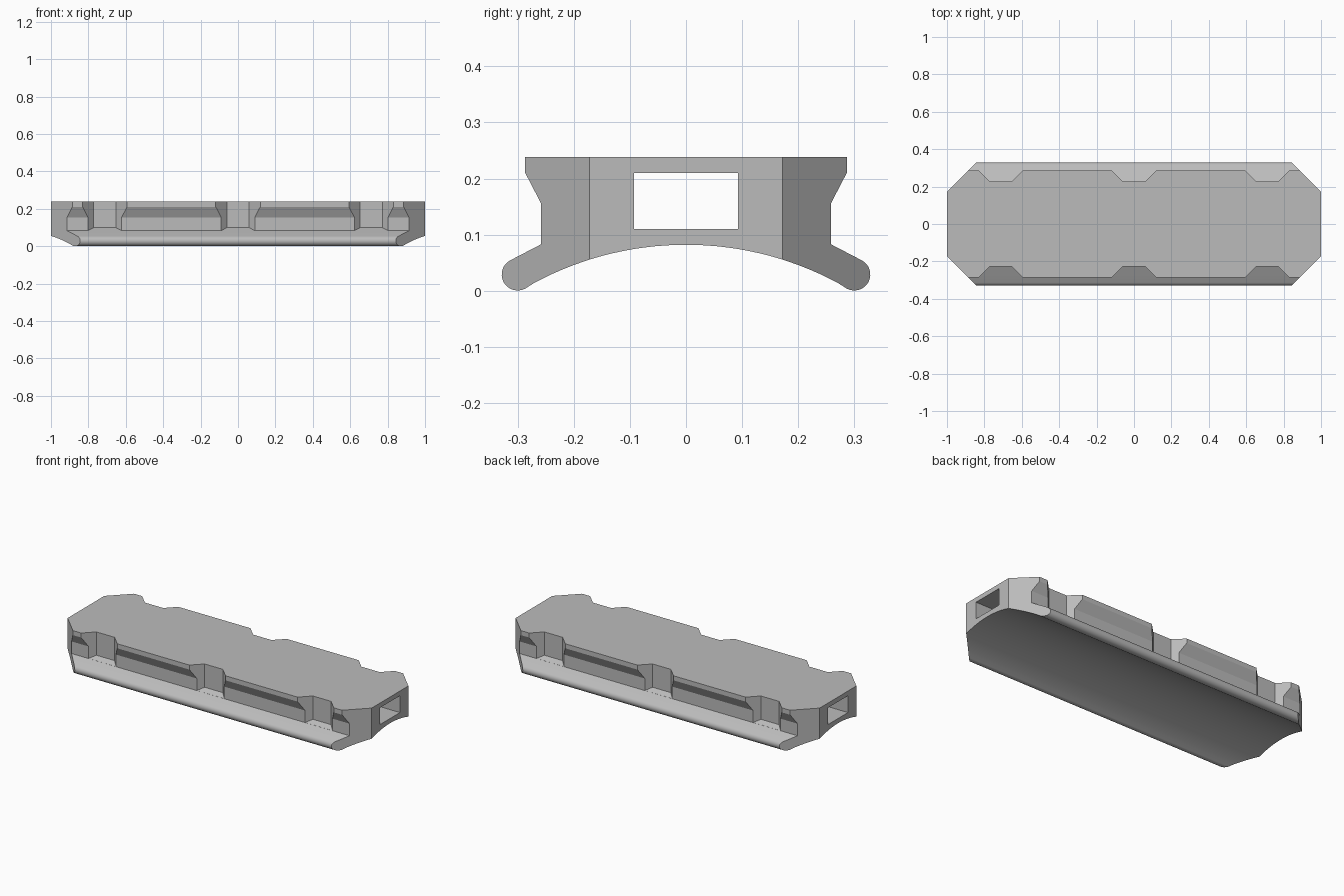
import bpy
import bmesh
from math import sin, cos, radians, asin, sqrt

default = bpy.data.objects.get("Cube")
if default:
    bpy.data.objects.remove(default, do_unlink=True)

grey = bpy.data.materials.new("mid grey")
grey.use_nodes = True
GREY = (0.5, 0.5, 0.5, 1)
grey.diffuse_color = GREY
grey.node_tree.nodes["Principled BSDF"].inputs["Base Color"].default_value = GREY


def prism(bm, ring, offset):
    """Extrude a closed ring of 3D points by an offset vector."""
    face = bm.faces.new([bm.verts.new(p) for p in ring])
    result = bmesh.ops.extrude_face_region(bm, geom=[face], use_keep_orig=True)
    moved = [g for g in result["geom"] if isinstance(g, bmesh.types.BMVert)]
    bmesh.ops.translate(bm, vec=offset, verts=moved)


def finish(bm, name):
    bmesh.ops.recalc_face_normals(bm, faces=bm.faces[:])
    mesh = bpy.data.meshes.new(name)
    bm.to_mesh(mesh)
    bm.free()
    mesh.materials.append(grey)
    obj = bpy.data.objects.new(name, mesh)
    bpy.context.collection.objects.link(obj)
    return obj


# Cross-section: stepped wall, rounded foot and arched underside
TOP, ARCH_Z, ARCH_R = 0.238, 0.082, 0.572
FOOT_Y, FOOT_Z, FOOT_R = 0.30, 0.029, 0.0285
half = [(0.287, TOP), (0.287, 0.211), (0.258, 0.155), (0.258, 0.083)]
for i in range(17):
    a = radians(62 - i * 180 / 16)
    half.append((FOOT_Y + FOOT_R * cos(a), FOOT_Z + FOOT_R * sin(a)))
last = half[-1][0]
for i in range(1, 17):
    y = ARCH_R * sin(asin(last / ARCH_R) * (1 - i / 16))
    half.append((y, ARCH_Z - ARCH_R + sqrt(ARCH_R ** 2 - y ** 2)))
section = half + [(-y, z) for y, z in reversed(half[:-1])]

bm = bmesh.new()
prism(bm, [(-1, y, z) for y, z in section], (2, 0, 0))
body = finish(bm, "rail_cover")

# Cutters: end slot, chamfered corners and side notches
bm = bmesh.new()
prism(bm, [(-1.05, y, z) for y, z in
           ((-0.093, 0.11), (0.093, 0.11), (0.093, 0.21), (-0.093, 0.21))], (2.1, 0, 0))
INNER, OUTER, SLOPE = 0.228, 0.30, 0.53
for s in (-1, 1):
    for e in (-1, 1):
        prism(bm, [(e * x, s * y, -0.1) for x, y in
                   ((1.02, 0.152), (1.02, 0.4), (0.772, 0.4))], (0, 0, 0.5))
    for x in (-0.712, 0, 0.712):
        start = len(bm.verts)
        prism(bm, [(x + dx, s * y, 0) for dx, y in
                   ((-0.06, INNER), (0.06, INNER), (0.132, OUTER), (-0.132, OUTER))],
              (0, 0, 0.4))
        bm.verts.ensure_lookup_table()
        for v in bm.verts[start:]:
            if v.co.z < 0.1:  # floor follows the sloping skirt
                v.co.z = 0.0835 + (0.258 - abs(v.co.y)) * SLOPE
cutter = finish(bm, "cutter")
cutter.hide_render = True

cut = body.modifiers.new("cuts", "BOOLEAN")
cut.operation = "DIFFERENCE"
cut.solver = "EXACT"
cut.object = cutter
bpy.context.view_layer.objects.active = body
body.select_set(True)
bpy.ops.object.modifier_apply(modifier=cut.name)
bpy.data.objects.remove(cutter, do_unlink=True)
bpy.ops.object.shade_smooth_by_angle(angle=radians(20))
